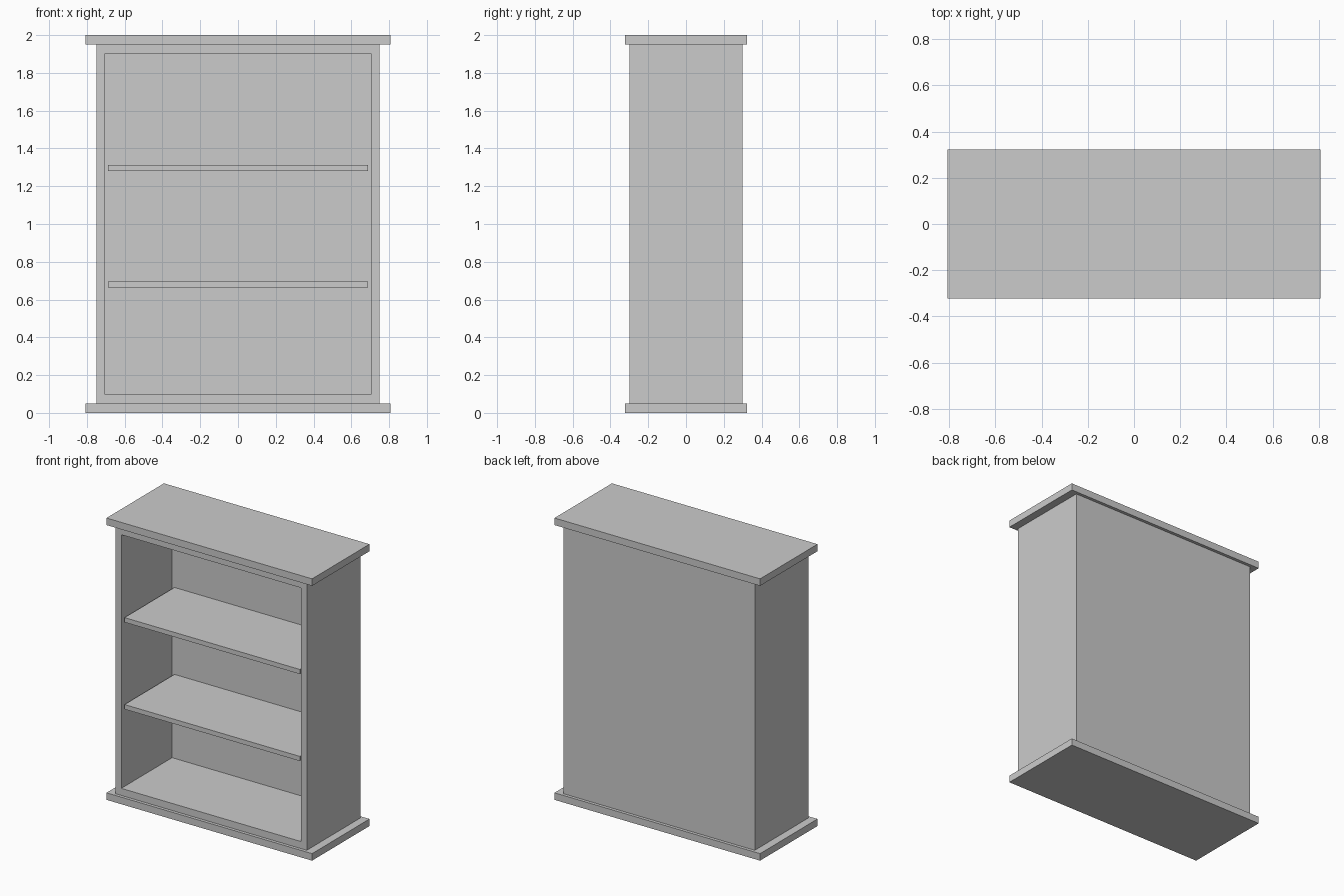
import bpy, bmesh
from mathutils import Vector

if "Cube" in bpy.data.objects:
    bpy.data.objects.remove(bpy.data.objects["Cube"])


def box_mesh(lo, hi):
    lo, hi = Vector(lo), Vector(hi)
    bm = bmesh.new()
    bmesh.ops.create_cube(bm, size=1)
    bmesh.ops.scale(bm, vec=hi - lo, verts=bm.verts)
    bmesh.ops.translate(bm, vec=(lo + hi) / 2, verts=bm.verts)
    return bm


def finish(name, bm):
    mesh = bpy.data.meshes.new(name)
    bm.normal_update()
    bm.to_mesh(mesh)
    bm.free()
    ob = bpy.data.objects.new(name, mesh)
    bpy.context.collection.objects.link(ob)
    return ob


# Carcass: one box with its front face inset and pushed back to the rear panel
bm = box_mesh((-0.75, -0.30, 0.05), (0.75, 0.30, 1.95))
bm.normal_update()
front = [f for f in bm.faces if f.normal.y < -0.9]
bmesh.ops.inset_region(bm, faces=front, thickness=0.062)
for v in front[0].verts:
    v.co.z = 0.10 if v.co.z < 1 else 1.90
rear = bmesh.ops.extrude_discrete_faces(bm, faces=front)["faces"][0]
bmesh.ops.translate(bm, vec=(0, 0.57, 0), verts=rear.verts)
finish("carcass", bm)

# Overhanging base and top slabs
for name, z in (("base_slab", 0.0), ("top_slab", 1.95)):
    finish(name, box_mesh((-0.807, -0.322, z), (0.807, 0.322, z + 0.05)))

# Shelves, set slightly behind the front frame
for name, z in (("lower_shelf", 0.663), ("upper_shelf", 1.28)):
    finish(name, box_mesh((-0.688, -0.29, z), (0.688, 0.27, z + 0.033)))
